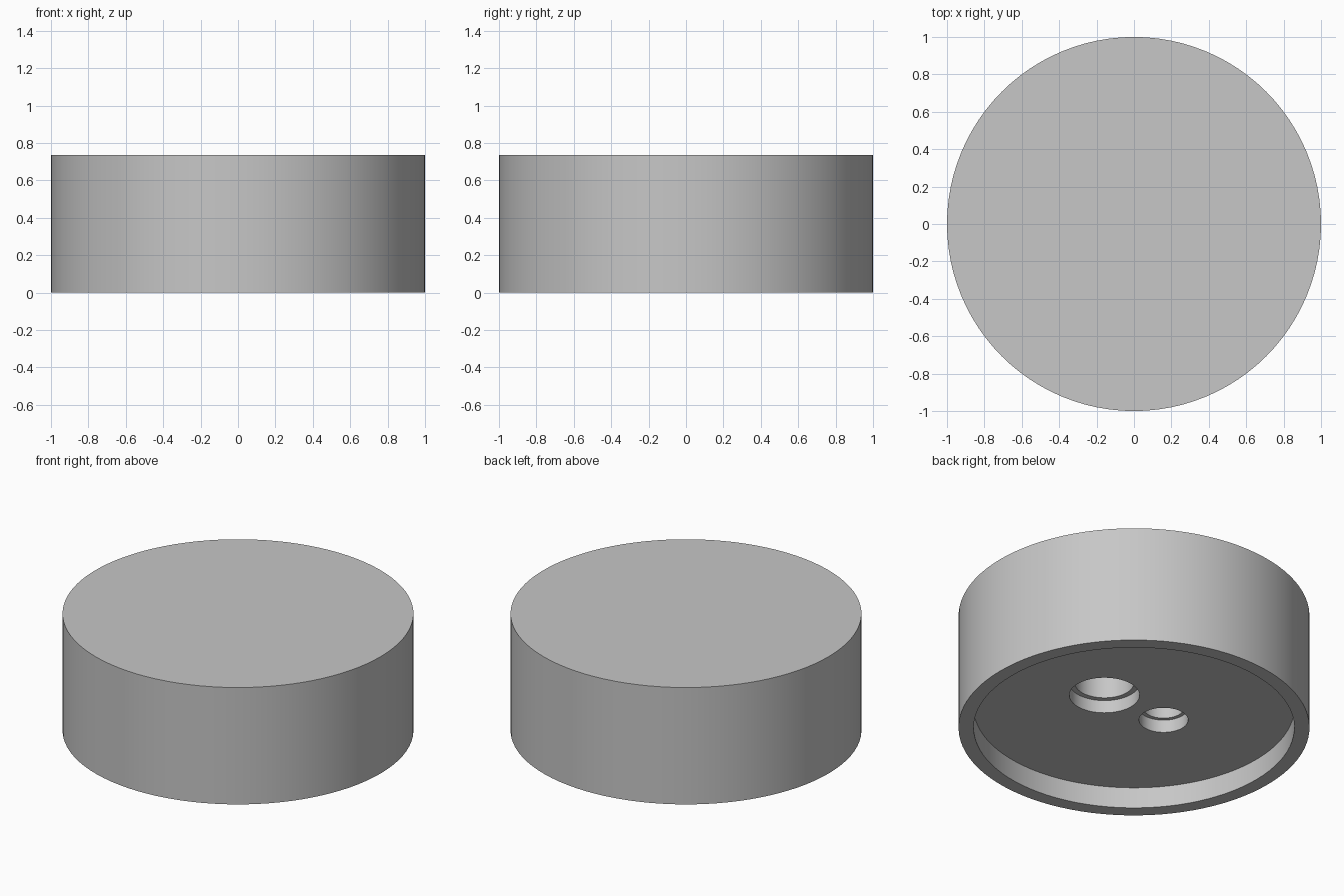
import bpy

# Remove the default cube
cube = bpy.data.objects.get("Cube")
if cube:
    bpy.data.objects.remove(cube, do_unlink=True)

HEIGHT = 0.735
RECESS = 0.132       # depth of the underside recess
COUNTERBORE = 0.08   # depth of the wide part of each hole
BORE = 0.4           # full depth of each hole

grey = bpy.data.materials.new("plain_grey")
grey.use_nodes = True
colour = (0.57, 0.57, 0.57, 1)
grey.diffuse_color = colour
grey.node_tree.nodes["Principled BSDF"].inputs["Base Color"].default_value = colour


def cylinder(name, radius, bottom, top, x=0, sides=96):
    bpy.ops.mesh.primitive_cylinder_add(
        vertices=sides, radius=radius, depth=top - bottom,
        location=(x, 0, (bottom + top) / 2))
    obj = bpy.context.object
    obj.name = name
    return obj


def cut(target, cutter):
    mod = target.modifiers.new("cut", "BOOLEAN")
    mod.operation = "DIFFERENCE"
    mod.solver = "EXACT"
    mod.object = cutter
    bpy.context.view_layer.objects.active = target
    bpy.ops.object.modifier_apply(modifier=mod.name)
    bpy.data.objects.remove(cutter, do_unlink=True)


# Solid round body
body = cylinder("round_body", 1, 0, HEIGHT)
body.data.materials.append(grey)

# Shallow recess leaving a rim underneath
cut(body, cylinder("recess_cutter", 0.914, -0.1, RECESS))

# Two stepped holes in the recess floor: position, wide radius, narrow radius
for x, wide, narrow in ((0.22, 0.2, 0.168), (-0.22, 0.14, 0.117)):
    cut(body, cylinder("counterbore_cutter", wide, 0.05, RECESS + COUNTERBORE, x, 64))
    cut(body, cylinder("bore_cutter", narrow, 0.05, RECESS + BORE, x, 64))

# Smooth walls with crisp edges
bpy.ops.object.select_all(action="DESELECT")
body.select_set(True)
bpy.context.view_layer.objects.active = body
bpy.ops.object.shade_smooth_by_angle(angle=0.52)
